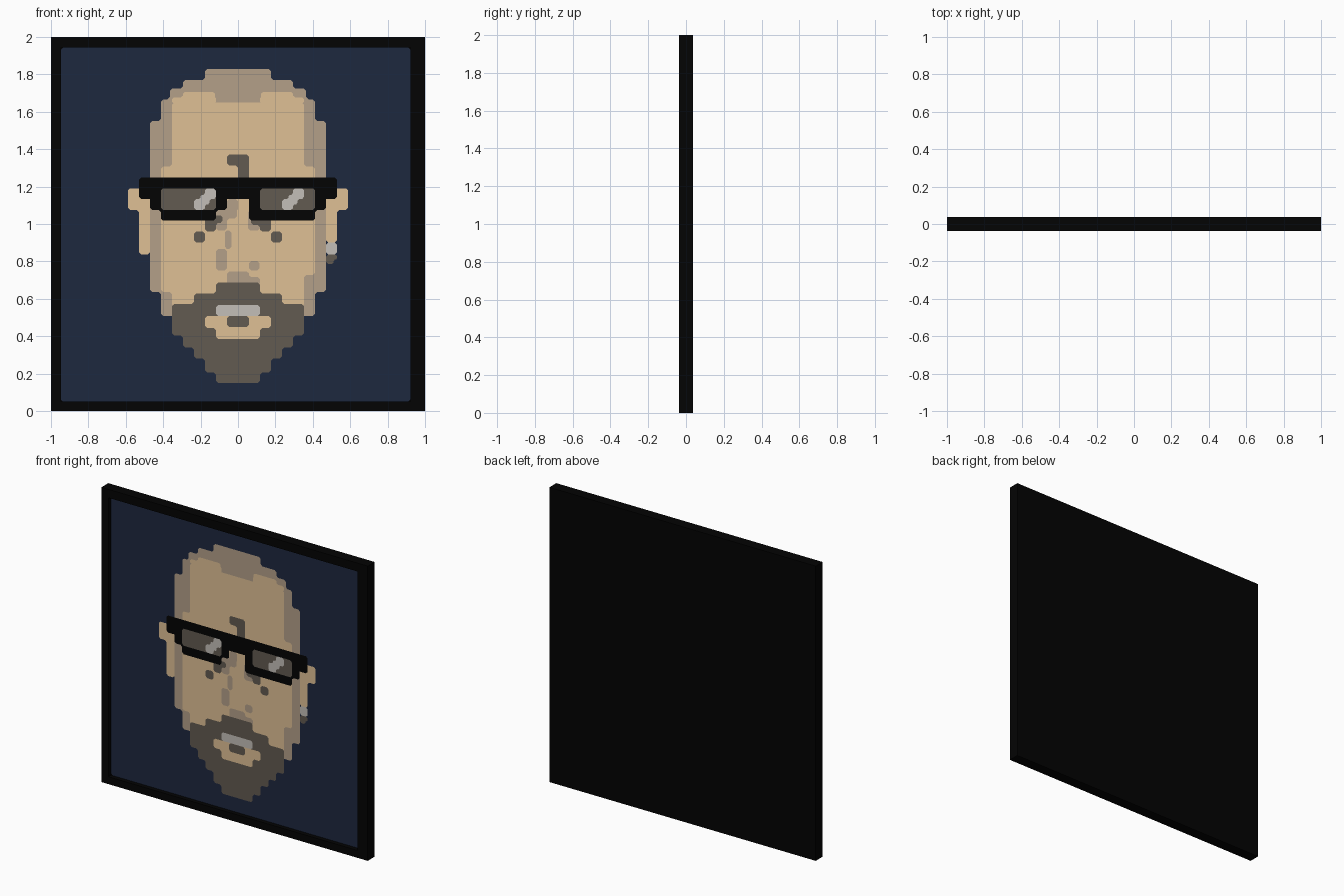
import bpy, bmesh
from mathutils import Vector

if "Cube" in bpy.data.objects:
    bpy.data.objects.remove(bpy.data.objects["Cube"])

CELL = 1 / 17          # column width; column 0 is the centre line
ROW, TOP = 0.0579, 1.828   # row height and height of row 0 (top of the hair)
LIP, PICTURE, BACK = -0.037, -0.0075, 0.037   # depths of frame lip, picture, back


def material(name, rgb):
    m = bpy.data.materials.new(name)
    m.diffuse_color = (*rgb, 1)
    m.use_nodes = True
    m.node_tree.nodes["Principled BSDF"].inputs["Base Color"].default_value = m.diffuse_color
    return m


BLACK = material("black", (0.001, 0.001, 0.001))
NAVY = material("navy", (0.0125, 0.021, 0.049))
SKIN = material("light skin", (0.74, 0.53, 0.30))
SHADE = material("shaded skin", (0.455, 0.35, 0.25))
DARK = material("dark taupe", (0.122, 0.103, 0.082))
SILVER = material("silver grey", (0.55, 0.52, 0.48))


def finish(name, bm, mat):
    me = bpy.data.meshes.new(name)
    bm.to_mesh(me)
    bm.free()
    me.materials.append(mat)
    ob = bpy.data.objects.new(name, me)
    bpy.context.collection.objects.link(ob)


def outline(steps, end):
    """Stepped outline from (row, left, right) bars, with clipped corners."""
    left, right = [], []
    for i, (r, a, b) in enumerate(steps):
        nxt = steps[i + 1][0] if i + 1 < len(steps) else end
        left += [(a, r), (a, nxt)]
        right += [(b, r), (b, nxt)]
    raw = [Vector((u * CELL, TOP - r * ROW)) for u, r in left + right[::-1]]
    pts = [p for i, p in enumerate(raw) if (p - raw[i - 1]).length > 1e-5]
    n = len(pts)
    pts = [p for i, p in enumerate(pts)
           if abs((p - pts[i - 1]).cross(pts[(i + 1) % n] - p)) > 1e-6]
    out = []
    for i, p in enumerate(pts):
        for q in (pts[i - 1], pts[(i + 1) % len(pts)]):
            d = q - p
            out.append(p + d.normalized() * min(0.012, d.length * 0.3))
    return out


def plate(name, mat, layer, *shapes):
    """Flat painted area; each shape is (list of bars, end row)."""
    bm = bmesh.new()
    y = PICTURE - layer * 0.0005
    for steps, end in shapes:
        f = bm.faces.new([bm.verts.new((p.x, y, p.y)) for p in outline(steps, end)])
        f.normal_update()
        if f.normal.y > 0:
            f.normal_flip()
    bmesh.ops.triangulate(bm, faces=bm.faces[:])
    finish(name, bm, mat)


def bar(l, r, top, bottom):
    return ([(top, l, r)], bottom)


# Frame: one solid board with the picture recess sunk into its front
bm = bmesh.new()
bmesh.ops.create_cube(bm, size=1)
for v in bm.verts:
    v.co = (v.co.x * 2, BACK if v.co.y > 0 else LIP, v.co.z * 2 + 1)
bm.normal_update()
front = min(bm.faces, key=lambda f: f.calc_center_median().y)
bmesh.ops.inset_individual(bm, faces=[front], thickness=0.05)
for v in front.verts:
    v.co.x = 0.922 if v.co.x > 0 else -0.947
    v.co.z = 1.943 if v.co.z > 1 else 0.05
bmesh.ops.inset_individual(bm, faces=[front], thickness=0.0)
for v in front.verts:
    v.co.y = PICTURE
finish("frame", bm, BLACK)

# Picture background
plate("background", NAVY, 1,
      bar(-0.947 / CELL, 0.922 / CELL, (TOP - 1.943) / ROW, (TOP - 0.05) / ROW))

# Head outline in the shaded tone
plate("head_shadow", SHADE, 2,
      ([(0, -3, 3), (1, -5, 5), (1.8, -6.2, 6.2), (2.8, -7, 7),
        (4.8, -8, 8), (20.6, -7, 7)], 22.8))

# Ears
plate("ears", SKIN, 3,
      ([(11, -10, -8), (13, -9, -8)], 17.1),
      ([(11, 8, 10), (13, 8, 9)], 16))
plate("earring", SILVER, 3, bar(8, 9, 16, 17.1))
plate("earring_shadow", DARK, 3, ([(17.1, 8, 9), (17.6, 8, 8.7)], 18))

# Lit face, split around the hair tuft at the top
plate("face", SKIN, 3,
      ([(2.1, -5, -2.1), (2.6, -6, -2)], 3.2),
      ([(2.1, 2.1, 5), (2.6, 2, 6)], 3.2),
      ([(3.1, -6, 6), (9, -7, 7), (19, -7, 6), (20.6, -6, 6)], 21.9))

# Nose and cheek shading
plate("nose_shading", SHADE, 4,
      ([(12, -1, 0), (13, -2, -0.1), (13.8, -2, -1)], 14.9),
      ([(13.0, 0.9, 2)], 14.9),
      ([(14.9, -1.2, -0.6)], 16.6),
      bar(-2, -1, 16.6, 18.6),
      bar(1, 1.95, 17.7, 18.6),
      ([(18.7, -1, 1), (19.2, -1, 2)], 20))

# Frown line and eye bags
plate("frown_line", DARK, 4, ([(7.9, -1, 1), (8.9, 0, 1)], 10.2))
plate("eye_bags", DARK, 5,
      ([(13.5, -3, -1.4), (14.2, -3, -2)], 15), bar(-4, -3, 15, 16),
      ([(13.5, 1.2, 3), (14.4, 2, 3)], 15), bar(3, 4, 15, 16))

# Beard
plate("beard", DARK, 5,
      ([(19.7, -2, 2), (20.7, -4, 4), (21.7, -6, 6), (24.6, -5, 5),
        (25.7, -4, 4), (26.7, -3, 3), (28, -2, 2)], 29))

# Mouth
plate("moustache_highlight", SILVER, 6, bar(-2, 2, 21.8, 22.8))
plate("lips", SKIN, 6, ([(22.8, -3, 3), (23.9, -2, 2)], 24.9))
plate("mouth_gap", DARK, 7, bar(-1, 1, 22.8, 23.8))

# Glasses: brow bar with stepped rims, lenses and glints
plate("brow_bar", BLACK, 6, ([(10, -9, 9), (11.8, -9, 9)], 12))
plate("rims", BLACK, 6.4,
      ([(11, -8, -1), (13, -7, -2)], 14),
      ([(11, 1, 8), (13, 1, 7)], 14))
plate("lenses", DARK, 7, bar(-7, -2, 11, 13), bar(2, 7, 11, 13))
plate("lens_glints", SILVER, 7.4,
      *[([(11, c, c + 1), (11.6, c - 0.4, c + 1), (12, c - 1, c + 0.4),
          (12.5, c - 1, c)], 13) for c in (-3, 5)])
